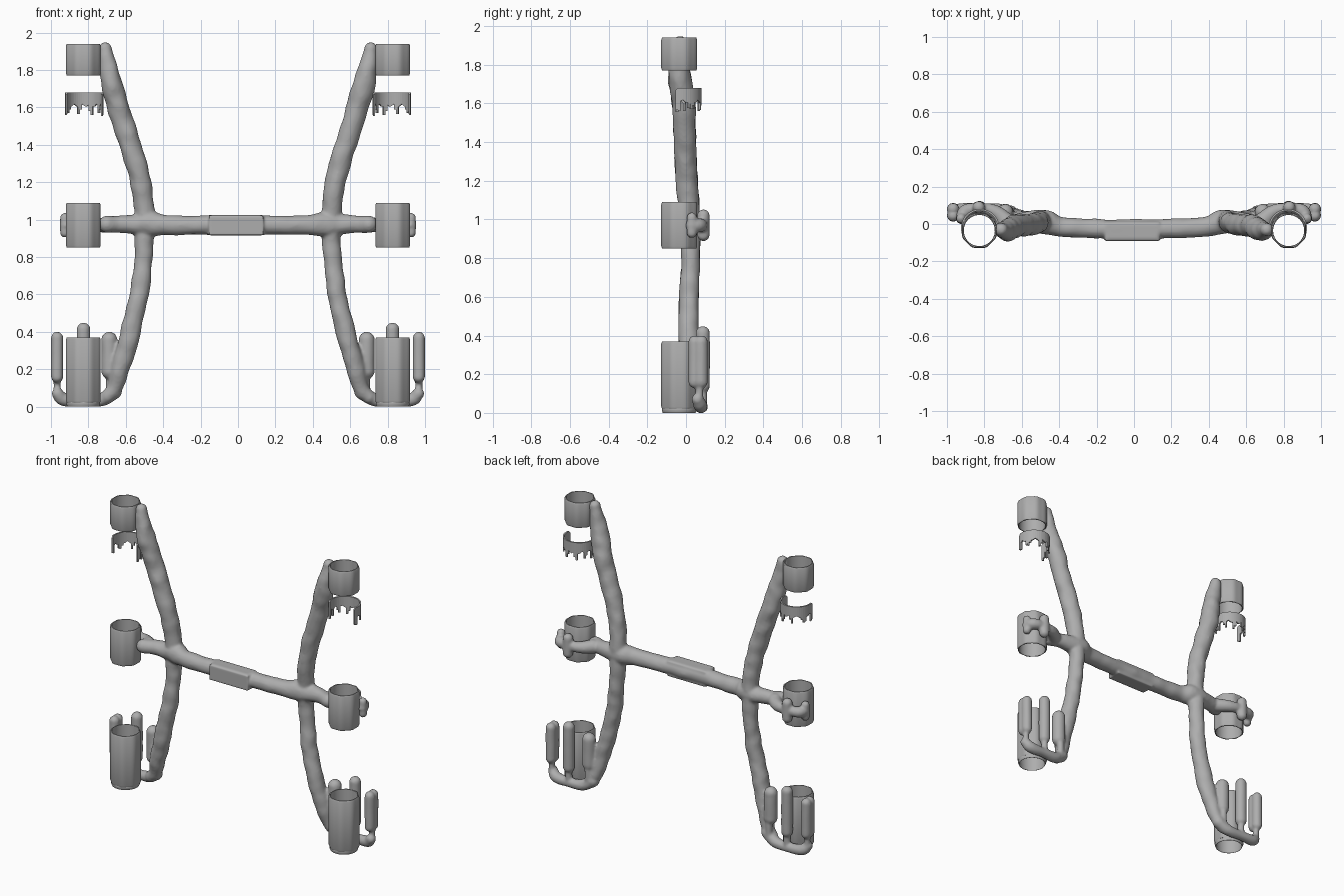
import bpy, bmesh
from math import sin, cos, pi, radians
from mathutils import Vector, Matrix, noise

cube = bpy.data.objects.get("Cube")
if cube:
    bpy.data.objects.remove(cube, do_unlink=True)

grey = bpy.data.materials.new("plain_grey")
grey.use_nodes = True
COLOUR = (0.42, 0.42, 0.42, 1)
grey.diffuse_color = COLOUR
for node in grey.node_tree.nodes:
    if node.type == 'BSDF_PRINCIPLED':
        node.inputs["Base Color"].default_value = COLOUR

RING_X, RING_Y = 0.827, -0.035


def finish(bm, name):
    bmesh.ops.recalc_face_normals(bm, faces=bm.faces)
    mesh = bpy.data.meshes.new(name)
    bm.to_mesh(mesh)
    bm.free()
    mesh.materials.append(grey)
    obj = bpy.data.objects.new(name, mesh)
    bpy.context.collection.objects.link(obj)
    return obj


def spline(points, steps=8):
    """Catmull-Rom through (x, y, z, radius) points."""
    p = [Vector(q) for q in points]
    p = [p[0] * 2 - p[1]] + p + [p[-1] * 2 - p[-2]]
    out = []
    for a, b, c, d in zip(p, p[1:], p[2:], p[3:]):
        for i in range(steps):
            t = i / steps
            out.append((b * 2 + (c - a) * t + (a * 2 - b * 5 + c * 4 - d) * t * t
                        + (b * 3 - a - c * 3 + d) * t ** 3) * 0.5)
    return out + [p[-2]]


def tube(bm, points, side=1, rough=0.07, segs=16):
    """Round-ended, slightly lumpy limb along a smooth path."""
    path = spline([(x * side, y, z, r) for x, y, z, r in points])
    rings = []
    for i, q in enumerate(path):
        tangent = path[min(i + 1, len(path) - 1)] - path[max(i - 1, 0)]
        t = tangent.to_3d().normalized()
        u = t.cross(Vector((0, 1, 0))).normalized()
        v = u.cross(t)
        ring = []
        for k in range(segs):
            a = 2 * pi * k / segs
            d = u * cos(a) + v * sin(a)
            lump = 1 + rough * noise.noise((q.to_3d() + d * q.w) * 14)
            ring.append(bm.verts.new(q.to_3d() + d * q.w * lump))
        rings.append(ring)
    for r0, r1 in zip(rings, rings[1:]):
        for k in range(segs):
            n = (k + 1) % segs
            bm.faces.new((r0[k], r0[n], r1[n], r1[k]))
    bm.faces.new(rings[0])
    bm.faces.new(rings[-1])
    for q in (path[0], path[-1]):
        bmesh.ops.create_icosphere(bm, subdivisions=3, radius=q.w,
                                   matrix=Matrix.Translation(q.to_3d()))


def rod(bm, side, x, y, r, z0, z1):
    tube(bm, [(x, y, z0, r), (x, y, (z0 + z1) / 2, r), (x, y, z1, r)], side, 0.03)


def sleeve(name, side, z0, z1, flat=0.093, bore=0.085, corner=0.0975, segs=48):
    """Open sleeve: softened eight-sided outside, round bore."""
    def outside(a):
        return min(corner, flat / cos((a + pi / 8) % (pi / 4) - pi / 8))
    edge = 0.005
    profile = [(z0, -edge, 1), (z0 + 0.012, 0, 1), (z1 - 0.012, 0, 1), (z1, -edge, 1),
               (z1, 0, 0), (z0, 0, 0)]
    bm = bmesh.new()
    loops = []
    for z, offset, outer in profile:
        loop = []
        for k in range(segs):
            a = 2 * pi * k / segs
            r = outside(a) + offset if outer else bore
            loop.append(bm.verts.new((side * RING_X + r * cos(a), RING_Y + r * sin(a), z)))
        loops.append(loop)
    for l0, l1 in zip(loops, loops[1:] + loops[:1]):
        for k in range(segs):
            n = (k + 1) % segs
            bm.faces.new((l0[k], l0[n], l1[n], l1[k]))
    for f in bm.faces:
        f.smooth = True
    obj = finish(bm, name)
    obj.data.set_sharp_from_angle(angle=radians(35))


def broken_collar(name, side):
    """Partial thin band open to the front, with a ragged lower edge."""
    bm = bmesh.new()
    columns, radius, top, band = 30, 0.098, 1.68, 1.61

    def point(k, z):
        a = radians(-18 + 216 * k / columns)
        return bm.verts.new((side * (0.822 + radius * cos(a)), -0.022 + radius * sin(a), z))

    teeth = {0: 1.565, 1: 1.56, 5: 1.575, 6: 1.57, 7: 1.59, 12: 1.565, 13: 1.59,
             17: 1.58, 18: 1.56, 22: 1.57, 23: 1.59, 26: 1.56, 28: 1.57, 29: 1.555}
    tops = [point(k, top - (0.012 if k in (0, columns) else 0)) for k in range(columns + 1)]
    lows = [point(k, band - 0.008 * sin(k * 1.7)) for k in range(columns + 1)]
    for k in range(columns):
        bm.faces.new((tops[k], tops[k + 1], lows[k + 1], lows[k]))
        if k in teeth:
            bm.faces.new((lows[k], lows[k + 1], point(k + 1, teeth[k]), point(k, teeth[k])))
    obj = finish(bm, name)
    solid = obj.modifiers.new("wall", 'SOLIDIFY')
    solid.thickness, solid.offset = 0.01, 0


# Organic frame: all limbs in one mesh, blended into one skin
ARM = [(.71, -.03, 1.913, .036), (.695, -.035, 1.82, .048), (.672, -.03, 1.72, .06),
       (.635, -.01, 1.58, .06), (.57, -.005, 1.38, .058), (.52, .005, 1.2, .056),
       (.5, .02, 1, .054), (.505, .024, .8, .049), (.53, .015, .6, .051),
       (.575, .015, .4, .053), (.625, .03, .22, .05), (.66, .05, .1, .042),
       (.7, .06, .05, .036)]
BEAM = [(.7, -.02, .975, .046), (.64, .005, .975, .046), (.55, .015, .975, .055),
        (.47, .01, .975, .066), (.38, -.015, .97, .054), (.2, -.025, .97, .052),
        (0, -.025, .97, .052)]
CLASP = [(.922, .03, .97, .032), (.9, .07, .97, .036), (.83, .083, .97, .03),
         (.75, .068, .97, .037), (.69, .02, .975, .045)]
BASE = [(.965, .06, .07, .031), (.93, .075, .038, .036), (.83, .082, .032, .031),
        (.73, .075, .037, .036), (.66, .06, .08, .04)]

bm = bmesh.new()
for side in (1, -1):
    tube(bm, ARM, side, 0.14)
    tube(bm, BEAM, side, 0.1)
    tube(bm, CLASP, side)
    tube(bm, BASE, side)
    rod(bm, side, .83, .09, .033, .92, 1.02)       # clasp bump
    rod(bm, side, .925, .03, .027, .93, 1.01)      # clasp ear
    for y in (.045, .08):                          # outer rod, oval
        rod(bm, side, .967, y, .033, .16, .368)
    rod(bm, side, .967, .07, .02, .06, .18)
    rod(bm, side, .826, .087, .037, .14, .413)     # middle rod
    rod(bm, side, .826, .087, .022, .04, .16)
    rod(bm, side, .688, .065, .043, .19, .358)     # inner rod
    rod(bm, side, .685, .08, .022, .06, .2)
bmesh.ops.create_cube(bm, size=1, matrix=Matrix.Translation((-.01, -.04, .97))
                      @ Matrix.Diagonal((.29, .1, .108, 1)))
frame = finish(bm, "organic_frame")
skin = frame.modifiers.new("skin", 'REMESH')
skin.mode = 'VOXEL'
skin.voxel_size = 0.009
skin.use_smooth_shade = True
relax = frame.modifiers.new("relax", 'SMOOTH')
relax.factor, relax.iterations = 0.5, 4

# Sleeves and collars on both sides
for side, word in ((1, "left"), (-1, "right")):
    sleeve(word + "_upper_sleeve", side, 1.77, 1.94)
    sleeve(word + "_middle_sleeve", side, 0.85, 1.09)
    sleeve(word + "_lower_sleeve", side, 0.02, 0.37)
    sleeve(word + "_foot_rim", side, 0, 0.035, 0.09, 0.083, 0.09)
    broken_collar(word + "_broken_collar", side)
